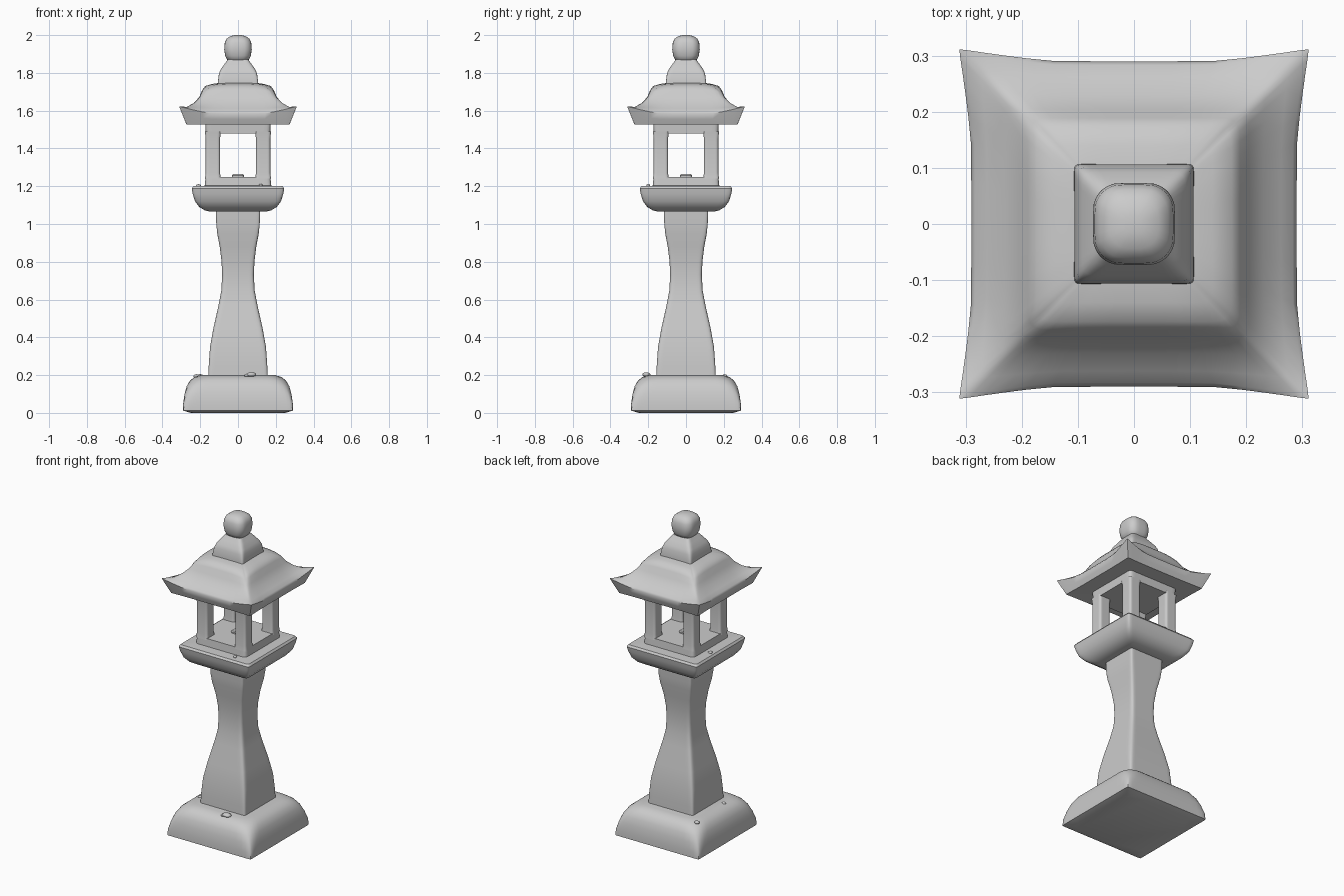
import bpy, bmesh, math
from mathutils import Vector

HALF = [0, .25, .5, .65, .78, .88, .95]
SIDE = [-1] + [-t for t in reversed(HALF[1:])] + HALF   # one side, corner to just before the next


def finish(name, bm, angle=40):
    bmesh.ops.recalc_face_normals(bm, faces=bm.faces)
    me = bpy.data.meshes.new(name)
    bm.to_mesh(me)
    bm.free()
    ob = bpy.data.objects.new(name, me)
    bpy.context.collection.objects.link(ob)
    bpy.ops.object.select_all(action='DESELECT')
    ob.select_set(True)
    bpy.context.view_layer.objects.active = ob
    bpy.ops.object.shade_smooth_by_angle(angle=math.radians(angle))
    return ob


def loft(name, rings, centre=(0, 0), angle=40):
    """Stack rounded squares: (z, half width, corner radius, corner flare, corner lift)."""
    bm = bmesh.new()
    loops = []
    for ring in rings:
        z, h, r, flare, lift = (list(ring) + [0, 0])[:5]
        loop = []
        for k in range(4):
            for t in SIDE:
                e = max(0, (abs(t) - .45) / .55) ** 1.4
                p = Vector((t * h, -h))
                inner = Vector([max(-(h - r), min(h - r, c)) for c in p])
                d = p - inner
                if d.length > 1e-6:
                    p = inner + d.normalized() * r
                p *= 1 + flare * e / h
                if k:
                    c, s = [(0, 1), (-1, 0), (0, -1)][k - 1]
                    p = Vector((p.x * c - p.y * s, p.x * s + p.y * c))
                loop.append(bm.verts.new((p.x + centre[0], p.y + centre[1], z + lift * e)))
        loops.append(loop)
    n = len(loops[0])
    for a, b in zip(loops, loops[1:]):
        for i in range(n):
            j = (i + 1) % n
            bm.faces.new((a[i], a[j], b[j], b[i]))
    bm.faces.new(loops[0])
    bm.faces.new(loops[-1])
    return finish(name, bm, angle)


def pebble(name, loc, size):
    bm = bmesh.new()
    bmesh.ops.create_icosphere(bm, subdivisions=2, radius=1)
    bmesh.ops.scale(bm, vec=size, verts=bm.verts)
    bmesh.ops.translate(bm, vec=loc, verts=bm.verts)
    finish(name, bm)


# Base block, sharp at the ground and rounded over the top
loft("base", [(0, .25, .06), (.012, .29, .006), (.05, .29, .015), (.10, .283, .04),
              (.14, .272, .06), (.17, .255, .075), (.19, .23, .08), (.2, .195, .08)])

# Waisted pillar
loft("pillar", [(.18, .157, .012), (.25, .155, .014), (.35, .148, .018), (.45, .13, .02),
                (.57, .103, .02), (.65, .088, .02), (.73, .084, .018), (.8, .087, .018),
                (.88, .097, .018), (.95, .11, .015), (1.0, .115, .012), (1.09, .118, .012)])

# Platform, bowl-shaped underneath
loft("platform", [(1.065, .145, .02), (1.072, .175, .02), (1.09, .205, .02), (1.12, .228, .018),
                  (1.16, .24, .015), (1.188, .245, .012), (1.2, .236, .012), (1.203, .17, .012)])

# Light chamber: sill, four posts, lintel
loft("chamber_sill", [(1.195, .176, .02), (1.25, .172, .02)])
loft("chamber_lintel", [(1.48, .170, .02), (1.54, .174, .02)])
for i, (sx, sy) in enumerate([(-1, -1), (1, -1), (1, 1), (-1, 1)]):
    loft(f"chamber_post_{i + 1}",
         [(1.24, .042, .014), (1.27, .038, .014), (1.45, .038, .014), (1.49, .042, .014)],
         (sx * .133, sy * .133))

# Roof with upturned corners
loft("roof", [(1.53, .16, .005), (1.528, .27, .004, .004), (1.555, .281, .003, .012, .02),
              (1.585, .29, .002, .022, .038), (1.596, .283, .002, .022, .026),
              (1.612, .262, .006, .012, .008), (1.64, .23, .012, .004, 0),
              (1.675, .204, .02, 0, -.005), (1.71, .189, .028, 0, -.012),
              (1.73, .174, .03, 0, -.015), (1.741, .14, .02, 0, -.006), (1.748, .09, .01)], angle=50)

# Cap tier above the roof
loft("roof_cap", [(1.735, .107, .008), (1.755, .106, .01), (1.795, .101, .015), (1.818, .092, .02),
                  (1.845, .073, .02), (1.87, .055, .02)])

# Rounded finial
loft("finial", [(1.86, .045, .035), (1.87, .058, .042), (1.89, .068, .046), (1.925, .073, .048),
                (1.96, .07, .047), (1.98, .061, .044), (1.993, .044, .036), (2.0, .018, .016)])

# Small lamp stone and scattered pebbles
loft("lamp_stone", [(1.24, .03, .012), (1.258, .031, .012), (1.264, .026, .012)])
for i, (loc, s) in enumerate([((.07, -.21, .203), (.028, .022, .012)),
                              ((.045, -.215, .198), (.012, .012, .008)),
                              ((-.22, .205, .195), (.016, .014, .01)),
                              ((-.2, -.09, .198), (.014, .012, .007)),
                              ((.12, -.2, 1.205), (.01, .01, .008)),
                              ((-.21, .06, 1.203), (.014, .012, .008))]):
    pebble(f"pebble_{i + 1}", loc, s)
